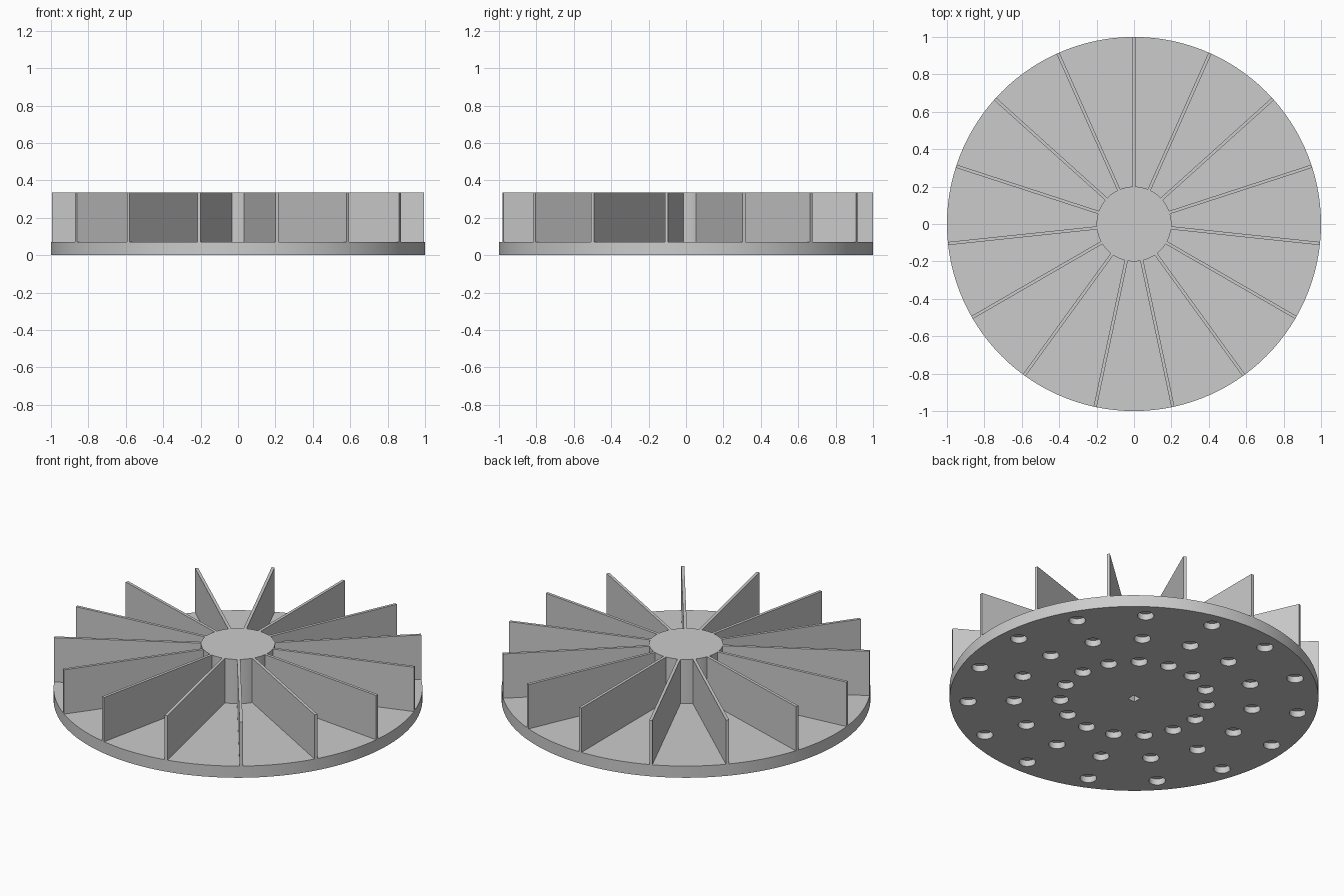
import bpy
import bmesh
from math import radians, pi, cos, sin
from mathutils import Matrix, Vector

if "Cube" in bpy.data.objects:
    bpy.data.objects.remove(bpy.data.objects["Cube"], do_unlink=True)

BLADES = 15
STEP = 2 * pi / BLADES
DISC_TOP, TOP = 0.07, 0.335
HUB_RADIUS = 0.2

grey = bpy.data.materials.new("plain grey")
grey.use_nodes = True
colour = (0.6, 0.6, 0.6, 1)
grey.diffuse_color = colour
grey.node_tree.nodes["Principled BSDF"].inputs["Base Color"].default_value = colour


def make_object(name, bm):
    bmesh.ops.recalc_face_normals(bm, faces=bm.faces)
    mesh = bpy.data.meshes.new(name)
    bm.to_mesh(mesh)
    bm.free()
    mesh.materials.append(grey)
    obj = bpy.data.objects.new(name, mesh)
    bpy.context.collection.objects.link(obj)
    return obj


def add_prism(bm, sides, radius, low, high, x=0, y=0, turn=0):
    """Upright prism between two heights."""
    place = Matrix.Translation((x, y, (low + high) / 2)) @ Matrix.Rotation(turn, 4, "Z")
    bmesh.ops.create_cone(bm, cap_ends=True, segments=sides, radius1=radius,
                          radius2=radius, depth=high - low, matrix=place)


# Disc and hub, turned from one stepped profile
bm = bmesh.new()
profile = [(0, 0), (1, 0), (1, DISC_TOP), (HUB_RADIUS, DISC_TOP), (HUB_RADIUS, TOP), (0, TOP)]
verts = [bm.verts.new((r, 0, z)) for r, z in profile]
edges = [bm.edges.new(pair) for pair in zip(verts, verts[1:])]
bmesh.ops.spin(bm, geom=verts + edges, cent=(0, 0, 0), axis=(0, 0, 1),
               angle=2 * pi, steps=120, use_duplicate=False)
bmesh.ops.remove_doubles(bm, verts=bm.verts, dist=0.0001)
bmesh.ops.dissolve_limit(bm, angle_limit=radians(1), verts=bm.verts, edges=bm.edges)
body = make_object("disc_and_hub", bm)

# Blind holes in the underside: three rings between the blades, and a square socket
bm = bmesh.new()
for i in range(BLADES):
    angle = pi / 2 + (i + 0.5) * STEP
    for ring in (0.4, 0.65, 0.9):
        add_prism(bm, 24, 0.045, -0.05, 0.037, ring * cos(angle), ring * sin(angle))
add_prism(bm, 4, 0.034, -0.05, 0.2, turn=pi / 4)
cutter = make_object("hole_cutter", bm)
cutter.hide_render = True

cut = body.modifiers.new("holes", "BOOLEAN")
cut.operation = "DIFFERENCE"
cut.solver = "EXACT"
cut.object = cutter
bpy.ops.object.select_all(action="DESELECT")
body.select_set(True)
bpy.context.view_layer.objects.active = body
bpy.ops.object.modifier_apply(modifier=cut.name)
bpy.data.objects.remove(cutter, do_unlink=True)
bpy.ops.object.shade_smooth_by_angle(angle=radians(30))

# Radial blades, rooted slightly inside the hub
inner, outer, thickness = HUB_RADIUS - 0.01, 1.0, 0.017
size = Vector((outer - inner, thickness, TOP - DISC_TOP))
centre = Vector(((outer + inner) / 2, 0, (TOP + DISC_TOP) / 2))
bm = bmesh.new()
for i in range(BLADES):
    place = (Matrix.Rotation(pi / 2 + i * STEP, 4, "Z") @ Matrix.Translation(centre)
             @ Matrix.Diagonal((*size, 1)))
    bmesh.ops.create_cube(bm, size=1, matrix=place)
make_object("radial_blades", bm)
